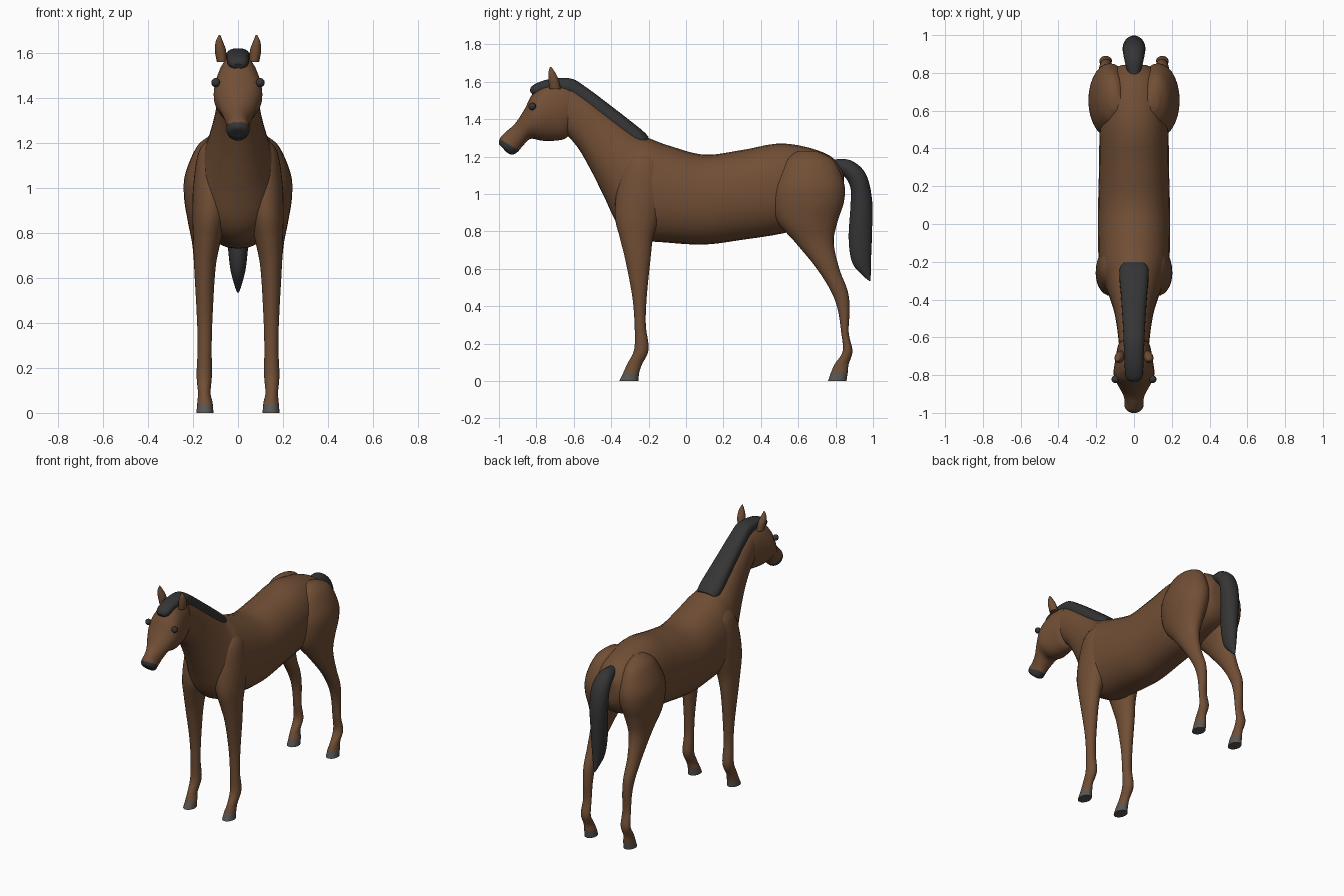
import bpy
import bmesh
import math
from mathutils import Vector

default_cube = bpy.data.objects.get("Cube")
if default_cube:
    bpy.data.objects.remove(default_cube, do_unlink=True)


def make_material(name, colour):
    material = bpy.data.materials.new(name)
    material.use_nodes = True
    rgba = (*colour, 1.0)
    material.diffuse_color = rgba
    material.node_tree.nodes["Principled BSDF"].inputs["Base Color"].default_value = rgba
    return material


BROWN = make_material("brown coat", (0.165, 0.077, 0.036))
DARK = make_material("dark hair", (0.035, 0.035, 0.036))
GREY = make_material("grey hoof", (0.10, 0.092, 0.083))


def finish(name, bm, materials, rule=None):
    """Turn a bmesh into a smooth object, picking face colours by rule."""
    bmesh.ops.recalc_face_normals(bm, faces=bm.faces)
    if rule:
        for face in bm.faces:
            face.material_index = int(rule(face.calc_center_median()))
    mesh = bpy.data.meshes.new(name)
    bm.to_mesh(mesh)
    bm.free()
    for material in materials:
        mesh.materials.append(material)
    obj = bpy.data.objects.new(name, mesh)
    bpy.context.collection.objects.link(obj)
    bpy.ops.object.select_all(action="DESELECT")
    obj.select_set(True)
    bpy.context.view_layer.objects.active = obj
    bpy.ops.object.shade_smooth_by_angle(angle=math.radians(50))
    return obj


def smooth_stations(stations, steps):
    """Catmull-Rom interpolation through every column of the stations."""
    padded = [stations[0], *stations, stations[-1]]
    result = []
    for p, q, r, s in zip(padded, padded[1:], padded[2:], padded[3:]):
        for i in range(steps):
            t = i / steps
            result.append([
                b + t * (c - a) / 2
                + t * t * (a - 2.5 * b + 2 * c - d / 2)
                + t * t * t * (1.5 * (b - c) + (d - a) / 2)
                for a, b, c, d in zip(p, q, r, s)])
    result.append(stations[-1])
    return result


def soften(value, power):
    return math.copysign(abs(value) ** power, value)


def loft(name, stations, materials, rule=None, side=1, power=1.0, sides=28, steps=6):
    """Skin rings given as (y, z, opposite y, opposite z, x, half width)."""
    bm = bmesh.new()
    rings = []
    for ya, za, yb, zb, x, width in smooth_stations(stations, steps):
        centre = Vector((x * side, (ya + yb) / 2, (za + zb) / 2))
        axis = Vector((0, (ya - yb) / 2, (za - zb) / 2))
        ring = []
        for i in range(sides):
            angle = math.tau * i / sides
            across = Vector((width * soften(math.sin(angle), power), 0, 0))
            ring.append(bm.verts.new(centre + axis * soften(math.cos(angle), power) + across))
        rings.append(ring)
    for lower, upper in zip(rings, rings[1:]):
        for i in range(sides):
            j = (i + 1) % sides
            bm.faces.new((lower[i], lower[j], upper[j], upper[i]))
    bm.faces.new(rings[0])
    bm.faces.new(rings[-1])
    return finish(name, bm, materials, rule)


def central(rows):
    """Rows (top y, top z, bottom y, bottom z, half width) on the centre line."""
    return [(ya, za, yb, zb, 0, w) for ya, za, yb, zb, w in rows]


def upright(rows):
    """Rows (front y, back y, height, x, half width) as level rings."""
    return [(front, z, back, z, x, w) for front, back, z, x, w in rows]


# Torso and neck, from the rump forward and up to the poll
loft("torso_and_neck", central([
    (.845, 1.07, .845, 1.02, .02),
    (.83, 1.14, .83, .93, .09),
    (.74, 1.22, .75, .85, .15),
    (.52, 1.27, .52, .79, .18),
    (.3, 1.235, .3, .755, .185),
    (.1, 1.21, .1, .73, .19),
    (-.08, 1.255, -.1, .74, .19),
    (-.19, 1.295, -.26, .76, .185),
    (-.25, 1.32, -.36, .83, .16),
    (-.32, 1.37, -.44, .99, .13),
    (-.42, 1.445, -.51, 1.13, .105),
    (-.52, 1.52, -.58, 1.25, .09),
    (-.61, 1.58, -.66, 1.34, .08),
]), [BROWN], power=.93)

# Head with a dark muzzle
loft("head", central([
    (-.56, 1.55, -.6, 1.36, .06),
    (-.65, 1.595, -.64, 1.3, .085),
    (-.75, 1.59, -.7, 1.285, .1),
    (-.82, 1.535, -.77, 1.285, .108),
    (-.865, 1.45, -.83, 1.295, .088),
    (-.915, 1.375, -.87, 1.26, .062),
    (-.96, 1.335, -.9, 1.225, .05),
    (-.99, 1.305, -.93, 1.21, .051),
    (-1.0, 1.28, -.955, 1.22, .04),
    (-1.0, 1.265, -.975, 1.24, .015),
]), [BROWN, DARK], rule=lambda c: c.z < 1.235 - .6 * (c.y + .9) and c.y < -.88)

# Mane and forelock
loft("mane", central([
    (-.835, 1.55, -.82, 1.53, .025),
    (-.82, 1.58, -.79, 1.53, .045),
    (-.74, 1.612, -.73, 1.54, .05),
    (-.62, 1.618, -.63, 1.53, .055),
    (-.54, 1.575, -.56, 1.48, .058),
    (-.38, 1.455, -.41, 1.36, .068),
    (-.24, 1.345, -.27, 1.25, .078),
    (-.2, 1.305, -.23, 1.25, .06),
]), [DARK], power=.8)

# Tail
loft("tail", central([
    (.79, 1.185, .79, 1.13, .03),
    (.88, 1.18, .85, 1.09, .05),
    (.96, 1.11, .88, 1.03, .06),
    (.995, .97, .88, .94, .058),
    (.995, .8, .87, .76, .048),
    (.99, .66, .89, .63, .035),
    (.988, .57, .95, .56, .015),
    (.986, .535, .98, .535, .004),
]), [DARK])

FORELEG = upright([
    (-.26, -.19, 1.23, .1, .02),
    (-.33, -.13, 1.16, .11, .065),
    (-.37, -.11, 1.02, .115, .083),
    (-.38, -.14, .88, .125, .078),
    (-.355, -.175, .77, .137, .062),
    (-.325, -.19, .65, .147, .048),
    (-.287, -.21, .45, .148, .036),
    (-.275, -.215, .3, .148, .031),
    (-.277, -.2, .17, .15, .034),
    (-.315, -.235, .09, .15, .028),
    (-.335, -.25, .045, .147, .034),
    (-.357, -.255, 0, .147, .038),
])

HINDLEG = upright([
    (.6, .7, 1.23, .1, .03),
    (.53, .79, 1.18, .115, .07),
    (.47, .845, 1.06, .125, .11),
    (.46, .845, .96, .13, .11),
    (.49, .81, .85, .135, .088),
    (.585, .79, .74, .142, .06),
    (.7, .82, .6, .15, .042),
    (.775, .865, .48, .15, .035),
    (.812, .875, .38, .148, .031),
    (.83, .87, .26, .148, .029),
    (.838, .89, .16, .15, .033),
    (.795, .87, .09, .15, .028),
    (.775, .865, .045, .147, .034),
    (.76, .858, 0, .147, .038),
])

EAR = upright([
    (-.73, -.67, 1.56, .072, .022),
    (-.735, -.68, 1.61, .078, .025),
    (-.735, -.7, 1.65, .083, .016),
    (-.727, -.72, 1.68, .082, .003),
])

# Paired parts: legs with grey hooves, ears and eyes
for side, label in ((1, "left"), (-1, "right")):
    for part, stations in (("front_leg", FORELEG), ("hind_leg", HINDLEG)):
        loft(f"{label}_{part}", stations, [BROWN, GREY],
             rule=lambda c: c.z < .045, side=side)
    loft(f"{label}_ear", EAR, [BROWN], side=side, sides=16)

    eye = bmesh.new()
    bmesh.ops.create_uvsphere(eye, u_segments=16, v_segments=10, radius=.02)
    bmesh.ops.translate(eye, verts=eye.verts, vec=(.099 * side, -.822, 1.468))
    finish(f"{label}_eye", eye, [DARK])
